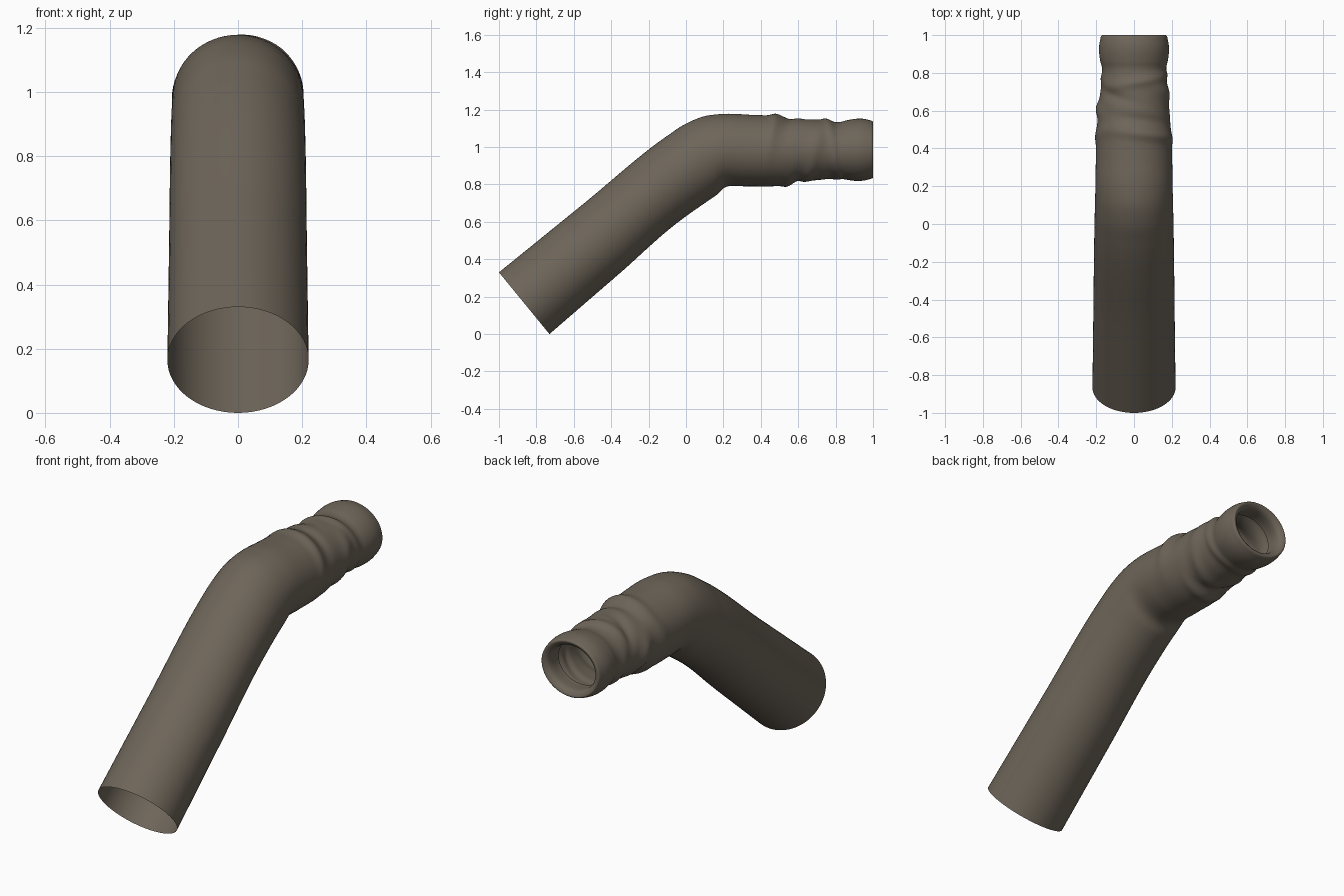
import bpy, bmesh, math
from mathutils import Vector

if "Cube" in bpy.data.objects:
    bpy.data.objects.remove(bpy.data.objects["Cube"])

# One flat cloth colour
cloth = bpy.data.materials.new("brown_grey_cloth")
cloth.use_nodes = True
colour = (0.155, 0.13, 0.1, 1)
cloth.diffuse_color = colour
cloth.node_tree.nodes["Principled BSDF"].inputs["Base Color"].default_value = colour

SIDES = 64

# Rings along the sleeve: top y, top z, bottom y, bottom z, half width
stations = [Vector(s) for s in (
    (-1, .33, -.73, 0, .22),
    (-.55, .695, -.36, .32, .215),
    (-.1, 1.06, 0, .63, .21),
    (0, 1.125, .1, .7, .208),
    (.1, 1.165, .165, .745, .206),
    (.2, 1.177, .21, .785, .204),
    (.35, 1.172, .33, .79, .202),
    (.5, 1.165, .5, .793, .196),
    (.6, 1.155, .6, .812, .187),
    (.72, 1.145, .72, .825, .177),
    (.83, 1.135, .83, .832, .17),
    (.86, 1.143, .86, .825, .178),
    (.97, 1.147, .97, .825, .18),
    (1, 1.135, 1, .837, .17),
    (.99, 1.115, .99, .857, .148),
    (.9, 1.105, .9, .867, .138),
)]

# Cloth folds: y, angle in degrees, length in y, spread in degrees, height, slant
folds = (
    (.47, 60, .03, 60, .015, .02),
    (.55, 75, .03, 50, -.012, .02),
    (.47, 170, .04, 45, .008, -.04),
    (.62, 190, .04, 35, .018, .05),
    (.68, 130, .03, 40, -.012, .05),
    (.76, 70, .025, 60, .013, -.03),
    (.7, 20, .04, 35, .01, .04),
    (.54, 270, .03, 50, .012, .03),
    (.61, 250, .025, 50, -.01, -.03),
    (.66, 310, .03, 40, .01, .04),
    (.79, 230, .025, 60, .012, .02),
    (.8, 330, .02, 40, .01, -.02),
)


def smooth_rings(points):
    """Pass a smooth curve through the rings, spaced by distance."""
    last = len(points) - 1
    gap = [(points[i + 1] - points[i]).length for i in range(last)]

    def slope(i):
        if i == 0:
            return (points[1] - points[0]) / gap[0]
        if i == last:
            return (points[last] - points[last - 1]) / gap[-1]
        before = (points[i] - points[i - 1]) / gap[i - 1]
        after = (points[i + 1] - points[i]) / gap[i]
        return (before * gap[i] + after * gap[i - 1]) / (gap[i] + gap[i - 1])

    rings = []
    for i in range(last):
        steps = max(4, math.ceil(gap[i] / .018))
        a, b = points[i], points[i + 1]
        ma, mb = slope(i) * gap[i], slope(i + 1) * gap[i]
        for k in range(steps):
            t = k / steps
            ease = t * t * (3 - 2 * t)
            rings.append(a * (1 - ease) + b * ease
                         + ma * (t * (1 - t) ** 2) - mb * (t * t * (1 - t)))
    return rings + [points[last]]


def fold_height(y, angle):
    """Sum the soft ridges and dents at one place on the cloth."""
    total = 0
    for fy, deg, length, spread, height, slant in folds:
        turn = math.radians(deg)
        away = math.remainder(angle - turn, math.tau)
        along = (y - fy - slant * away) / length
        total += height * math.exp(-along ** 2 - (away / math.radians(spread)) ** 2)
    return total


# Sleeve: swept tube, open at the shoulder, with a rolled cuff at the wrist
bm = bmesh.new()
rows = []
in_cuff = False
for top_y, top_z, low_y, low_z, half in smooth_rings(stations):
    in_cuff = in_cuff or top_y > .85
    top, low = Vector((0, top_y, top_z)), Vector((0, low_y, low_z))
    middle, up = (top + low) / 2, (top - low) / 2
    row = []
    for s in range(SIDES):
        angle = math.tau * s / SIDES
        out = Vector((half * math.cos(angle), 0, 0)) + up * math.sin(angle)
        bump = 0 if in_cuff else fold_height((middle + out).y, angle)
        row.append(bm.verts.new(middle + out + out.normalized() * bump))
    rows.append(row)

for a, b in zip(rows, rows[1:]):
    for s in range(SIDES):
        n = (s + 1) % SIDES
        bm.faces.new((a[s], b[s], b[n], a[n]))
bmesh.ops.recalc_face_normals(bm, faces=bm.faces)

mesh = bpy.data.meshes.new("sleeve")
bm.to_mesh(mesh)
bm.free()
mesh.materials.append(cloth)
sleeve = bpy.data.objects.new("sleeve", mesh)
bpy.context.collection.objects.link(sleeve)
bpy.context.view_layer.objects.active = sleeve
sleeve.select_set(True)
bpy.ops.object.shade_smooth_by_angle(angle=math.radians(50))
